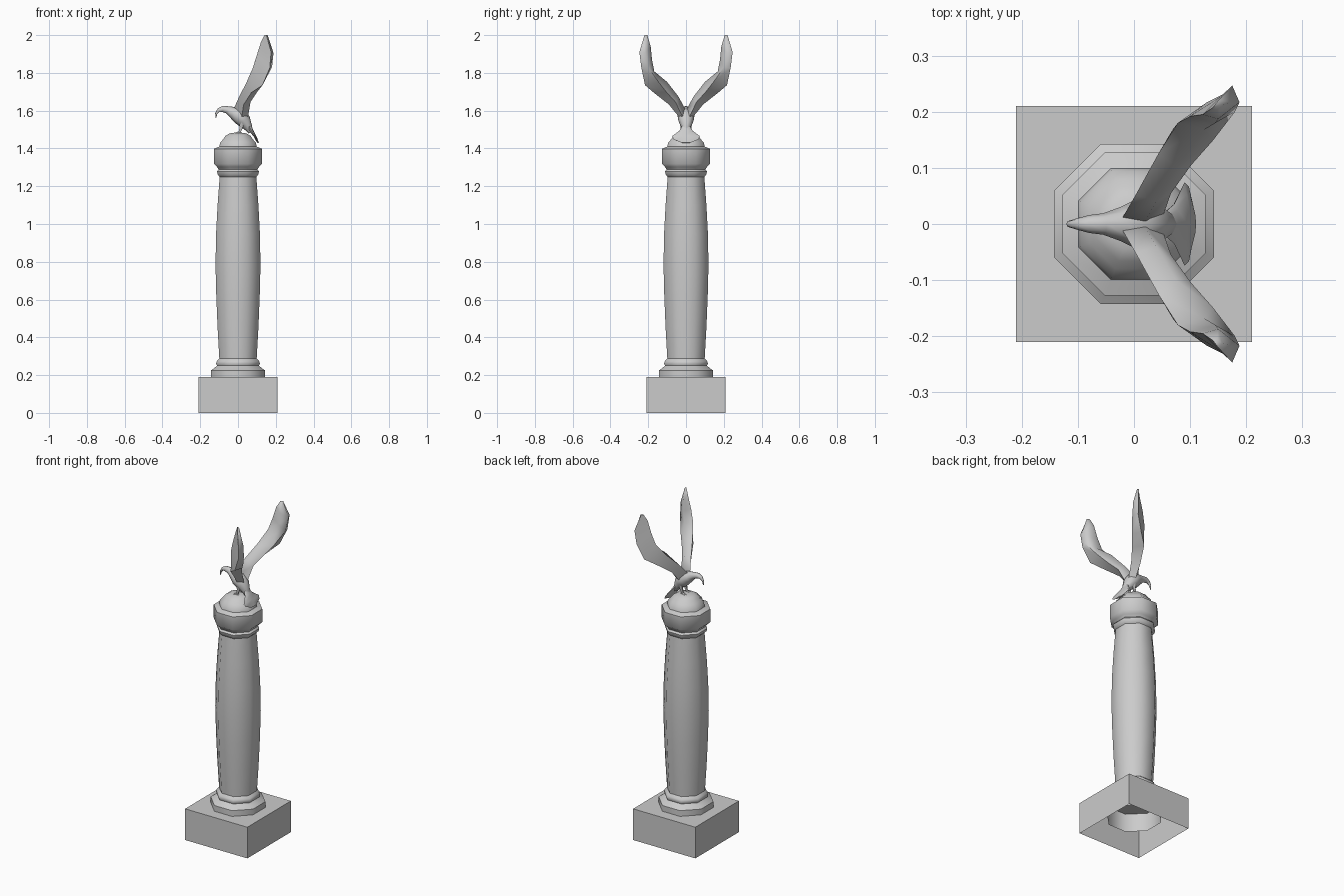
import bpy, bmesh, math
from mathutils import Vector

if "Cube" in bpy.data.objects:
    bpy.data.objects.remove(bpy.data.objects["Cube"])

stone = bpy.data.materials.new("grey_stone")
stone.diffuse_color = (0.6, 0.6, 0.6, 1)
stone.use_nodes = True
stone.node_tree.nodes["Principled BSDF"].inputs["Base Color"].default_value = stone.diffuse_color


def finish(name, bm, angle=None):
    """Turn a bmesh into a named object with the stone colour."""
    me = bpy.data.meshes.new(name)
    bm.to_mesh(me)
    bm.free()
    ob = bpy.data.objects.new(name, me)
    bpy.context.collection.objects.link(ob)
    me.materials.append(stone)
    if angle:
        bpy.ops.object.select_all(action='DESELECT')
        ob.select_set(True)
        bpy.context.view_layer.objects.active = ob
        bpy.ops.object.shade_smooth_by_angle(angle=math.radians(angle))
    return ob


def loft(name, rings, caps=(True, True), angle=60):
    """Skin a list of equal-length point loops."""
    bm = bmesh.new()
    loops = [[bm.verts.new(p) for p in r] for r in rings]
    n = len(loops[0])
    for a, b in zip(loops, loops[1:]):
        for i in range(n):
            j = (i + 1) % n
            bm.faces.new((a[i], a[j], b[j], b[i]))
    if caps[0]:
        bm.faces.new(loops[0][::-1])
    if caps[1]:
        bm.faces.new(loops[-1])
    bmesh.ops.recalc_face_normals(bm, faces=bm.faces)
    return finish(name, bm, angle)


def octagon(apothem, z):
    r = apothem / math.cos(math.pi / 8)
    return [(r * math.cos(math.pi / 8 + k * math.pi / 4),
             r * math.sin(math.pi / 8 + k * math.pi / 4), z) for k in range(8)]


def spine_rings(stations, y0=0, sides=8):
    """Elliptical rings across a path in the xz plane: (x, z, half width, half depth)."""
    rings = []
    for i, (x, z, w, d) in enumerate(stations):
        p, q = stations[max(i - 1, 0)], stations[min(i + 1, len(stations) - 1)]
        t = Vector((q[0] - p[0], 0, q[1] - p[1])).normalized()
        n = Vector((-t.z, 0, t.x))
        rings.append([Vector((x, y0, z)) + n * d * math.sin(a) + Vector((0, w * math.cos(a), 0))
                      for a in (k * 2 * math.pi / sides for k in range(sides))])
    return rings


# square base, open underneath
bm = bmesh.new()
bmesh.ops.create_cube(bm, size=1)
for v in bm.verts:
    v.co = (v.co.x * 0.42, v.co.y * 0.42, (v.co.z + 0.5) * 0.19)
bm.normal_update()
bmesh.ops.delete(bm, geom=[f for f in bm.faces if f.normal.z < -0.5], context='FACES')
finish("base_block", bm)

# eight-sided column parts: (apothem, height)
loft("column_foot", [octagon(*p) for p in (
    (0.143, 0.08), (0.143, 0.225), (0.125, 0.238), (0.111, 0.25),
    (0.116, 0.262), (0.112, 0.275), (0.099, 0.288))], (False, False), 50)
loft("column_shaft", [octagon(*p) for p in (
    (0.099, 0.288), (0.108, 0.45), (0.115, 0.62), (0.119, 0.78),
    (0.116, 0.95), (0.108, 1.1), (0.097, 1.25))], (False, False), 60)
loft("column_capital", [octagon(*p) for p in (
    (0.097, 1.25), (0.108, 1.262), (0.111, 1.278), (0.102, 1.288),
    (0.111, 1.302), (0.127, 1.318), (0.127, 1.398), (0.099, 1.41))], (False, False), 50)
loft("column_dome", [octagon(*p) for p in (
    (0.099, 1.41), (0.094, 1.432), (0.08, 1.447), (0.066, 1.467),
    (0.044, 1.48), (0.015, 1.484))], (False, True), 60)

# bird body from hooked beak to shoulders and rump
loft("bird_body", spine_rings((
    (-0.118, 1.562, 0.002, 0.002), (-0.115, 1.585, 0.006, 0.006), (-0.102, 1.603, 0.01, 0.01),
    (-0.08, 1.609, 0.016, 0.017), (-0.055, 1.604, 0.019, 0.02), (-0.025, 1.59, 0.03, 0.032),
    (0.005, 1.573, 0.045, 0.042), (0.032, 1.545, 0.04, 0.038), (0.055, 1.51, 0.024, 0.022),
    (0.068, 1.485, 0.018, 0.012))))

# tail fan
loft("bird_tail", spine_rings((
    (0.055, 1.52, 0.02, 0.014), (0.072, 1.493, 0.036, 0.01), (0.09, 1.465, 0.074, 0.007),
    (0.098, 1.448, 0.066, 0.006), (0.107, 1.43, 0.022, 0.004))))

# wings: leading, inner, trailing and outer point at each section
wing = (
    ((-0.02, 0.012, 1.615), (0.02, 0.005, 1.61), (0.052, 0.015, 1.56), (0.02, 0.04, 1.57)),
    ((0.003, 0.052, 1.667), (0.04, 0.04, 1.675), (0.066, 0.055, 1.645), (0.03, 0.09, 1.632)),
    ((0.045, 0.128, 1.75), (0.075, 0.1, 1.752), (0.102, 0.105, 1.70), (0.07, 0.17, 1.695)),
    ((0.078, 0.18, 1.825), (0.125, 0.168, 1.808), (0.14, 0.148, 1.755), (0.13, 0.217, 1.735)),
    ((0.1, 0.192, 1.895), (0.145, 0.18, 1.87), (0.18, 0.2, 1.83), (0.168, 0.236, 1.825)),
    ((0.122, 0.195, 1.965), (0.15, 0.187, 1.94), (0.188, 0.217, 1.905), (0.175, 0.247, 1.91)),
    ((0.14, 0.207, 2.0), (0.148, 0.205, 2.0), (0.157, 0.213, 2.0), (0.15, 0.22, 2.0)),
)
for side, s in (("left", 1), ("right", -1)):
    loft(side + "_wing", [[(x, s * y, z) for x, y, z in r] for r in wing], angle=75)
    # leg with three front toes and one back toe
    loft(side + "_leg", spine_rings((
        (0.02, 1.54, 0.015, 0.018), (0.018, 1.515, 0.009, 0.01), (0.008, 1.484, 0.006, 0.006)),
        s * 0.02, 6))
    bm = bmesh.new()
    for ang, length in ((150, 0.036), (180, 0.042), (210, 0.036), (0, 0.025)):
        a = math.radians(ang)
        d = Vector((math.cos(a), math.sin(a), 0))
        n = Vector((-d.y, d.x, 0)) * 0.005
        o = Vector((0.008, s * 0.02, 1.482))
        base = [bm.verts.new(o + k) for k in (n, Vector((0, 0, 0.01)), -n)]
        tip = bm.verts.new(o + d * length - Vector((0, 0, 0.006)))
        bm.faces.new(base)
        for i in range(3):
            bm.faces.new((base[i], base[(i + 1) % 3], tip))
    bmesh.ops.recalc_face_normals(bm, faces=bm.faces)
    finish(side + "_foot", bm)
